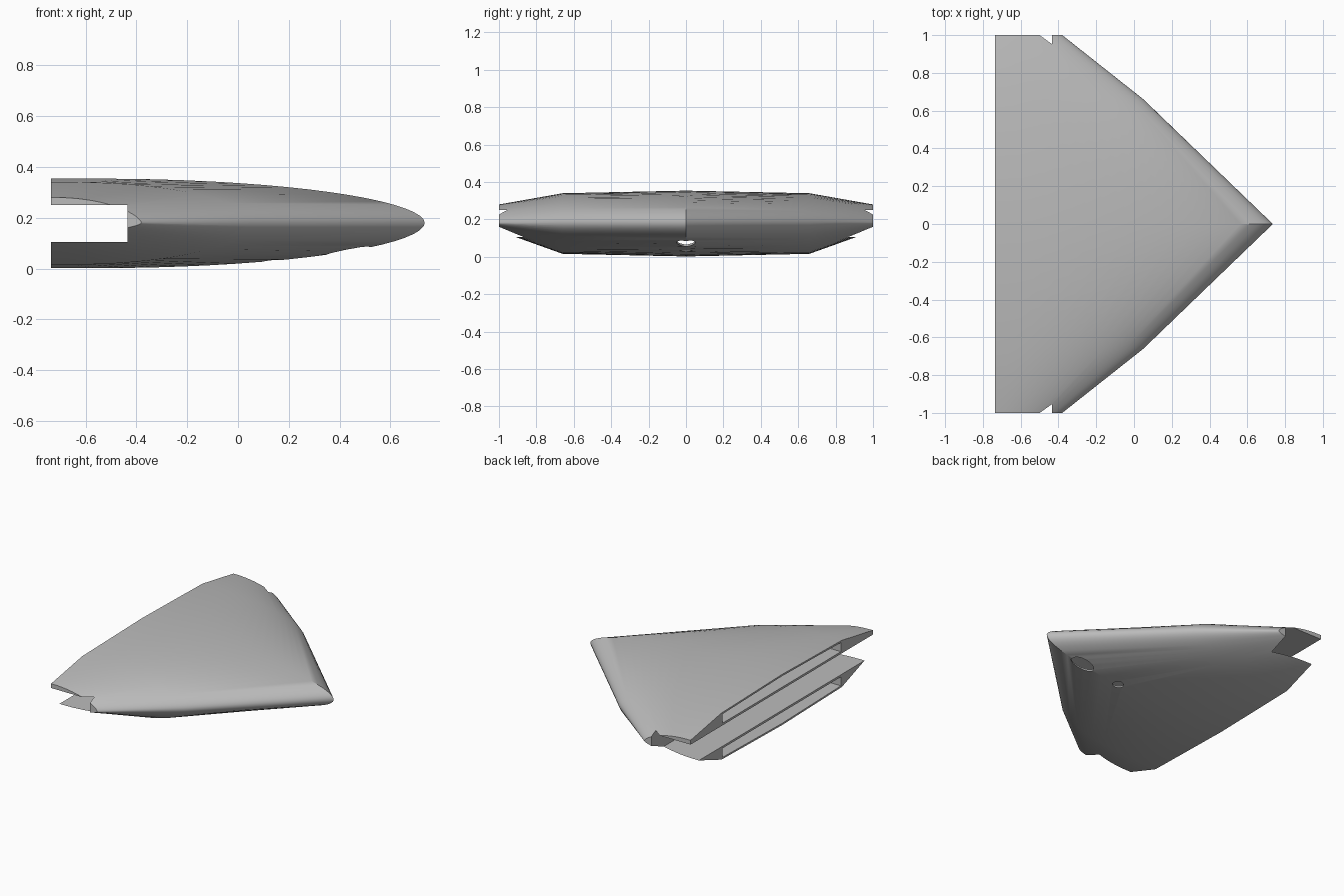
import bpy, bmesh, math

if "Cube" in bpy.data.objects:
    bpy.data.objects.remove(bpy.data.objects["Cube"], do_unlink=True)

REAR, MID_Z = -0.735, 0.18


def add_object(name, bm):
    bmesh.ops.recalc_face_normals(bm, faces=bm.faces[:])
    mesh = bpy.data.meshes.new(name)
    bm.to_mesh(mesh)
    bm.free()
    obj = bpy.data.objects.new(name, mesh)
    bpy.context.collection.objects.link(obj)
    return obj


def section(bm, y, nose, start, up, down, power, rear, steps=18):
    """Rounded chord section: upper rear edge, round the nose, lower rear edge."""
    half = [(rear, 1.0)]
    for i in range(steps):
        t = math.sin(math.pi / 2 * i / steps)
        half.append((start + (nose - start) * t, (1 - t * t) ** power))
    pts = [(x, MID_Z + up * h) for x, h in half] + [(nose, MID_Z)]
    pts += [(x, MID_Z - down * h) for x, h in reversed(half)]
    return [bm.verts.new((x, y, z)) for x, z in pts]


def loft(name, stations, rear):
    """Skin a row of sections and close both ends and the rear."""
    bm = bmesh.new()
    rows = [section(bm, *s, rear) for s in stations]
    for a, b in zip(rows, rows[1:]):
        for i in range(len(a) - 1):
            bm.faces.new((a[i], a[i + 1], b[i + 1], b[i]))
    bm.faces.new(rows[0])
    bm.faces.new(rows[-1])
    bm.faces.new([r[0] for r in rows] + [r[-1] for r in reversed(rows)])
    return add_object(name, bm)


def box(name, low, high):
    bm = bmesh.new()
    bmesh.ops.create_cube(bm, size=1)
    for v in bm.verts:
        v.co = [(a + b) / 2 + c * (b - a) for a, b, c in zip(low, high, v.co)]
    return add_object(name, bm)


def drill(name, x, rx, ry, top):
    bm = bmesh.new()
    bmesh.ops.create_cone(bm, cap_ends=True, segments=32, radius1=1, radius2=1, depth=1)
    for v in bm.verts:
        v.co = (x + v.co.x * rx, v.co.y * ry, -0.05 if v.co.z < 0 else top)
    return add_object(name, bm)


def subtract(target, cutter):
    cutter.hide_render = True
    mod = target.modifiers.new("cut", "BOOLEAN")
    mod.operation, mod.solver, mod.object = "DIFFERENCE", "EXACT", cutter
    bpy.context.view_layer.update()
    result = bpy.data.meshes.new_from_object(
        target.evaluated_get(bpy.context.evaluated_depsgraph_get()))
    target.modifiers.clear()
    target.data = result
    bpy.data.objects.remove(cutter, do_unlink=True)


def mirrored(half):
    return [(-s[0], *s[1:]) for s in reversed(half[1:])] + half


# Outer wing hull: y, nose x, start of rounding, upper and lower height, roundness
hull = loft("wing_hull", mirrored([
    (0, 0.735, -0.55, 0.174, 0.178, 0.52),
    (0.66, 0.05, -0.65, 0.160, 0.164, 0.52),
    (1.0, -0.38, -0.72, 0.100, 0.042, 0.65)]), REAR)

# Hollow interior, leaving walls around the rear channel
cavity = loft("cavity", mirrored([
    (0, 0.71, -0.55, 0.162, 0.166, 0.52),
    (0.65, 0.035, -0.65, 0.148, 0.152, 0.52)]), REAR - 0.05)
subtract(cavity, box("channel_walls", (-1, -1.2, 0.09), (-0.42, 1.2, 0.265)))
subtract(hull, cavity)

# Channel running across the whole span at the rear
subtract(hull, box("channel", (-1, -1.2, 0.105), (-0.435, 1.2, 0.25)))

# Two openings in the underside
subtract(hull, drill("large_opening", 0.435, 0.085, 0.05, 0.16))
subtract(hull, drill("small_opening", 0.135, 0.035, 0.035, 0.12))

# Single grey finish
grey = bpy.data.materials.new("light_grey")
grey.use_nodes = True
colour = (0.5, 0.5, 0.5, 1)
grey.diffuse_color = colour
grey.node_tree.nodes["Principled BSDF"].inputs["Base Color"].default_value = colour
hull.data.materials.clear()
hull.data.materials.append(grey)

bpy.ops.object.select_all(action="DESELECT")
hull.select_set(True)
bpy.context.view_layer.objects.active = hull
bpy.ops.object.shade_smooth_by_angle(angle=math.radians(30))
